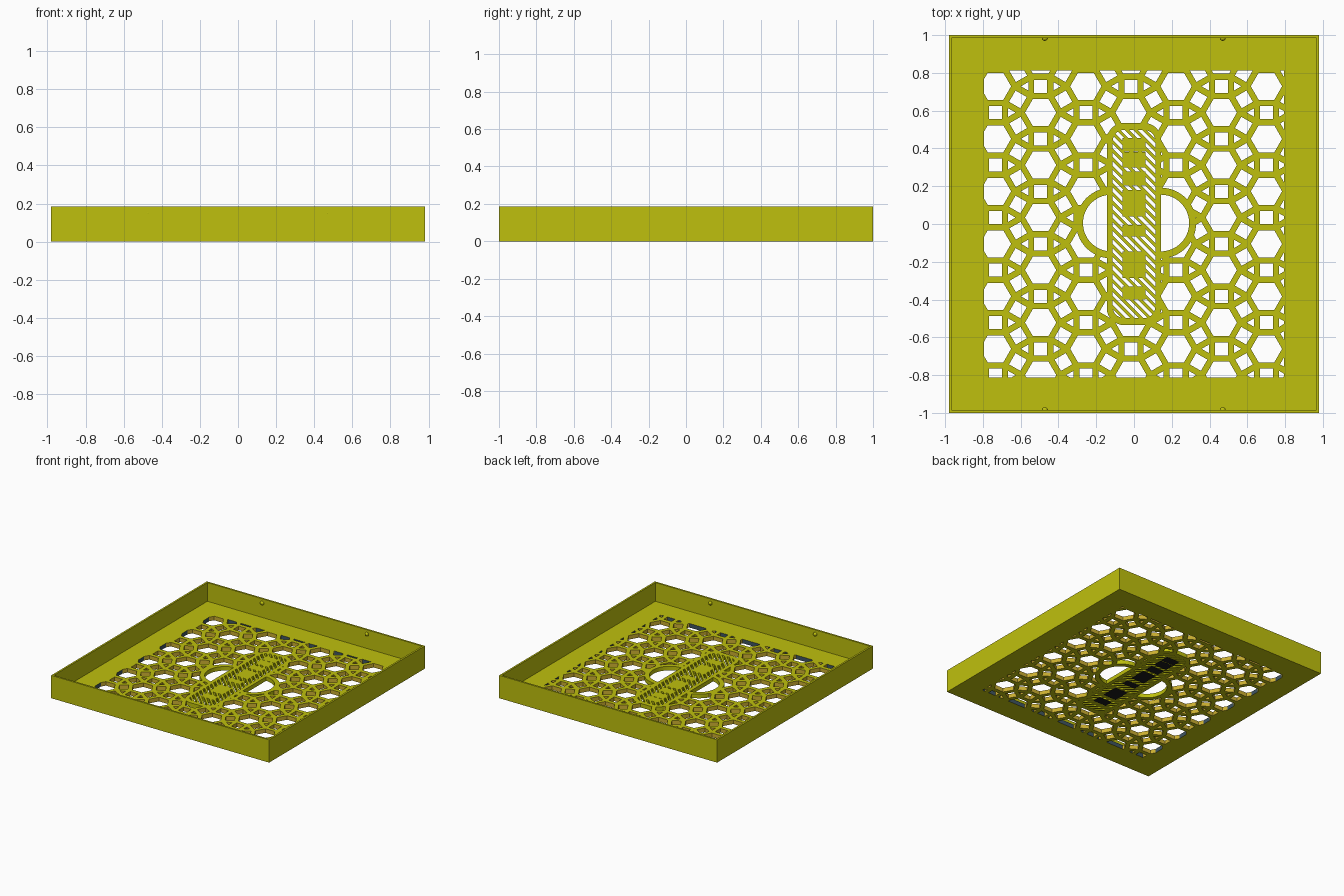
import bpy, bmesh
from math import sin, cos, pi, radians, sqrt
from mathutils import Matrix, Vector

cube = bpy.data.objects.get("Cube")
if cube:
    bpy.data.objects.remove(cube, do_unlink=True)

HX, HY, TOP, WALL, FLOOR = 0.98, 1.0, 0.185, 0.015, 0.033
OPEN_X, OPEN_Y = 0.795, 0.812


def material(name, rgb):
    m = bpy.data.materials.new(name)
    m.use_nodes = True
    m.diffuse_color = (*rgb, 1)
    m.node_tree.nodes["Principled BSDF"].inputs["Base Color"].default_value = (*rgb, 1)
    return m


OLIVE = material("olive yellow", (0.52, 0.53, 0.004))
GOLD = material("gold", (0.60, 0.43, 0.03))
SLATE = material("slate blue", (0.05, 0.09, 0.12))
BLACK = material("black", (0.01, 0.01, 0.01))


def finish(bm, name, *mats):
    bmesh.ops.recalc_face_normals(bm, faces=bm.faces)
    mesh = bpy.data.meshes.new(name)
    bm.to_mesh(mesh)
    bm.free()
    for m in mats or (OLIVE,):
        mesh.materials.append(m)
    ob = bpy.data.objects.new(name, mesh)
    bpy.context.collection.objects.link(ob)
    return ob


def prism(bm, pts, z0, z1):
    """Extrude a flat outline from z0 up to z1."""
    face = bm.faces.new([bm.verts.new((x, y, z0)) for x, y in pts])
    top = bmesh.ops.extrude_face_region(bm, geom=[face])["geom"]
    bmesh.ops.translate(bm, vec=(0, 0, z1 - z0),
                        verts=[v for v in top if isinstance(v, bmesh.types.BMVert)])


def solid(name, outlines, z0=0.0, z1=FLOOR, mats=()):
    bm = bmesh.new()
    for pts in outlines:
        prism(bm, pts, z0, z1)
    return finish(bm, name, *mats)


def frame(name, outer, inner, z0, z1, mats=()):
    """Closed band between two outlines with equal point counts."""
    bm = bmesh.new()
    loops = [[bm.verts.new((x, y, z)) for x, y in pts]
             for pts, z in ((outer, z0), (outer, z1), (inner, z1), (inner, z0))]
    n = len(outer)
    for k in range(4):
        a, b = loops[k], loops[(k + 1) % 4]
        for i in range(n):
            j = (i + 1) % n
            f = bm.faces.new((a[i], a[j], b[j], b[i]))
            f.material_index = 1 if k == 2 and len(mats) > 1 else 0
    return finish(bm, name, *mats)


def rect(x, y, cx=0, cy=0):
    return [(cx - x, cy - y), (cx + x, cy - y), (cx + x, cy + y), (cx - x, cy + y)]


def arc(cx, cy, r, a0, a1, n):
    return [(cx + r * cos(radians(a0 + (a1 - a0) * i / n)),
             cy + r * sin(radians(a0 + (a1 - a0) * i / n))) for i in range(n + 1)]


def rounded(x, y, r):
    pts = []
    for sx, sy, a in ((1, 1, 0), (-1, 1, 90), (-1, -1, 180), (1, -1, 270)):
        pts += arc(sx * (x - r), sy * (y - r), r, a, a + 90, 8)
    return pts


def polygon(cx, cy, r, n, turn=0):
    return arc(cx, cy, r, turn, turn + 360, n)[:-1]


def boolean(ob, cutters, op="DIFFERENCE"):
    for c in cutters:
        mod = ob.modifiers.new("cut", "BOOLEAN")
        mod.operation, mod.solver, mod.object = op, "EXACT", c
    bpy.context.view_layer.update()
    ev = ob.evaluated_get(bpy.context.evaluated_depsgraph_get())
    mesh = bpy.data.meshes.new_from_object(ev)
    ob.modifiers.clear()
    ob.data = mesh
    for c in cutters:
        bpy.data.objects.remove(c, do_unlink=True)


# Tray walls and floor border
frame("tray_walls", rect(HX, HY), rect(HX - WALL, HY - WALL), 0, TOP)
frame("floor_border", rect(HX - WALL, HY - WALL), rect(OPEN_X, OPEN_Y), 0, FLOOR, (OLIVE, SLATE))

# Lattice openings: hexagons, squares between pairs, triangles between threes
PITCH, STRUT = 0.278, 0.033
EDGE = PITCH / (1 + sqrt(3))
STEP = PITCH * sqrt(3) / 2
hex_r = (EDGE * sqrt(3) / 2 - STRUT / 2) * 2 / sqrt(3)
sq_r = (EDGE - STRUT) / sqrt(2)
tri_r = EDGE / sqrt(3) - STRUT
holes = []
for k in range(-4, 5):
    for n in range(-4, 5):
        cx, cy = -0.016 + k * STEP * 0.993, 0.034 + PITCH * (n + 0.5 * (k % 2))
        holes.append(polygon(cx, cy, hex_r, 6))
        for a in (30, 90, 150):
            t = radians(a)
            holes.append(polygon(cx + PITCH / 2 * cos(t), cy + PITCH / 2 * sin(t), sq_r, 4, a + 45))
        for a in (0, 60):
            t, d = radians(a), PITCH / sqrt(3)
            holes.append(polygon(cx + d * cos(t), cy + d * sin(t), tri_r, 3, a + 180))

BADGE = rounded(0.144, 0.535, 0.09)
WINDOW = rounded(0.113, 0.498, 0.06)
GRIPS = ((-0.12, 90), (0.142, -90))
lattice = solid("lattice", [rect(OPEN_X, OPEN_Y)], mats=(OLIVE, GOLD))
cutters = [solid("hole_cutter", holes, -0.1, 0.1), solid("badge_cutter", [BADGE], -0.1, 0.1)]
cutters += [solid("grip_cutter", [polygon(x, 0.005, 0.186, 48)], -0.1, 0.1) for x, a in GRIPS]
boolean(lattice, cutters)
for p in lattice.data.polygons:
    p.material_index = 1 if abs(p.normal.z) < 0.5 else 0

# Half-round finger grips
for (x, a), side in zip(GRIPS, ("right", "left")):
    outline = arc(x, 0.005, 0.187, a, a + 180, 32) + arc(x, 0.005, 0.15, a + 180, a, 32)
    solid(side + "_finger_grip", [outline])

# Central badge: rim, diagonal bars and plain pads
frame("badge_rim", BADGE, WINDOW, 0, FLOOR)
bars, gap, half = [], 0.046, 0.0115
for i in range(-14, 15):
    c = i * gap
    bars.append([(-0.2, c + 0.2 - half), (0.2, c - 0.2 - half),
                 (0.2, c - 0.2 + half), (-0.2, c + 0.2 + half)])
hatch = solid("badge_bars", bars)
boolean(hatch, [solid("window_cutter", [WINDOW], -0.1, 0.1)], "INTERSECT")
pads = [(0.42, 0.035), (0.34, 0.04), (0.24, 0.037), (0.11, 0.07),
        (-0.035, 0.03), (-0.215, 0.07), (-0.365, 0.035)]
shapes = [rect(0.06, h, 0, y) for y, h in pads]
solid("badge_pads", shapes)
solid("badge_pad_undersides", shapes, -0.0005, 0.003, (BLACK,))

# Snap bumps inside the front and back walls
for sy, side in ((-1, "front"), (1, "back")):
    bm = bmesh.new()
    for x in (-0.472, 0.47):
        bmesh.ops.create_uvsphere(bm, u_segments=12, v_segments=8, radius=0.016,
                                  matrix=Matrix.Translation((x, sy * (HY - WALL), 0.15)))
    finish(bm, side + "_snap_bumps")
